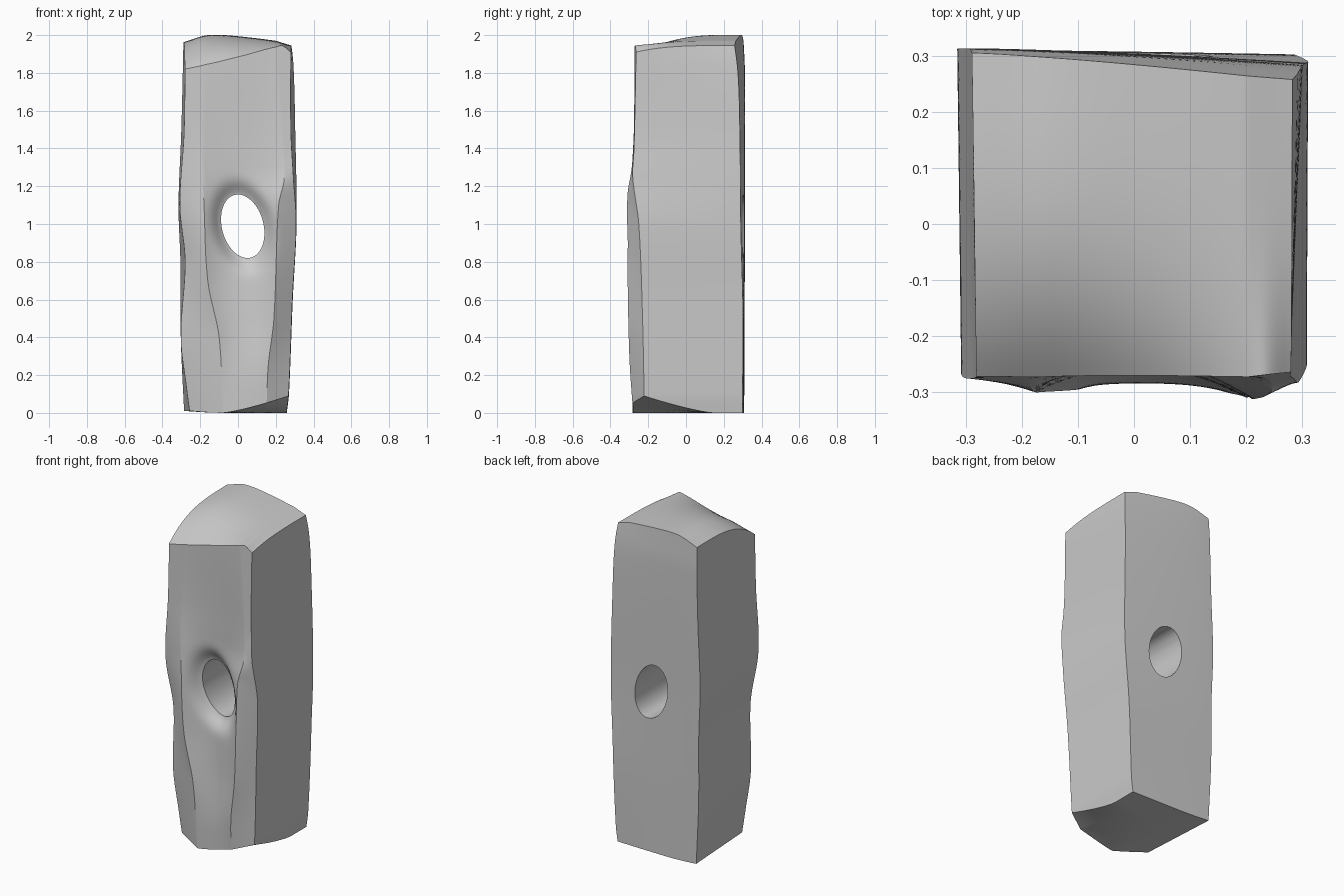
import bpy, bmesh, math

if "Cube" in bpy.data.objects:
    bpy.data.objects.remove(bpy.data.objects["Cube"])

NU, NV, NW = 48, 24, 110   # grid divisions across, deep, tall


def curve(*pts):
    """Smooth curve through (z, value) points."""
    n = len(pts)
    slope = []
    for i in range(n):
        a, b = pts[max(i - 1, 0)], pts[min(i + 1, n - 1)]
        slope.append((b[1] - a[1]) / (b[0] - a[0]))

    def f(z):
        z = min(max(z, pts[0][0]), pts[-1][0])
        i = 0
        while i < n - 2 and z > pts[i + 1][0]:
            i += 1
        (z0, a), (z1, b) = pts[i], pts[i + 1]
        h = z1 - z0
        t = (z - z0) / h
        return (a * (2*t**3 - 3*t*t + 1) + b * (3*t*t - 2*t**3)
                + h * (slope[i] * (t**3 - 2*t*t + t) + slope[i+1] * (t**3 - t*t)))
    return f


def mix(a, b, t):
    return a + (b - a) * t


# Side outlines: front and back edge of each side face
left_front = curve((0, -.255), (.15, -.275), (.4, -.303), (.8, -.28), (1.1, -.308), (1.5, -.285), (2, -.28))
left_back = curve((0, -.285), (.4, -.303), (.8, -.305), (1.1, -.315), (1.5, -.3), (2, -.288))
right_front = curve((0, .255), (.1, .268), (.6, .288), (1, .308), (1.25, .293), (1.5, .28), (2, .28))
right_back = curve((0, .258), (.1, .27), (.6, .29), (1, .31), (1.5, .303), (1.85, .293), (2, .275))

# Front relief: two ridges, the outer chamfers and the channel between them
ridge_l_x = curve((0, -.08), (.4, -.1), (.7, -.16), (1.1, -.18), (1.4, -.19), (2, -.16))
ridge_r_x = curve((0, .15), (.25, .16), (.5, .19), (1.1, .215), (1.25, .245), (2, .2))
edge_l_y = curve((0, -.18), (.4, -.2), (.8, -.23), (1.1, -.265), (1.3, -.275), (2, -.27))
edge_r_y = curve((0, -.22), (.5, -.23), (1, -.25), (1.25, -.282), (1.4, -.275), (2, -.262))
ridge_l_y = curve((0, -.282), (.4, -.295), (1, -.3), (1.2, -.292), (1.5, -.276), (2, -.272))
ridge_r_y = curve((0, -.28), (.3, -.3), (.8, -.31), (1.15, -.31), (1.3, -.287), (1.5, -.276), (2, -.272))
channel = curve((0, 0), (.2, .008), (.5, .035), (.9, .055), (1.15, .045), (1.4, .022), (1.7, .008), (2, 0))
back_right_y = curve((0, .298), (.5, .302), (1, .29), (1.5, .285), (1.8, .275), (2, .25))
back_left_y = curve((0, .308), (1, .312), (1.8, .312), (2, .303))

top_back = curve((-1, 1.962), (-.5, 2.0), (0, 1.992), (1, 1.945))
top_front = curve((-1, 1.82), (-.5, 1.845), (0, 1.89), (.65, 1.945), (1, 1.91))

# Hole: a leaning ellipse straight through from front to back
HX, HZ, HW, HH, LEAN = .025, .988, .112, .168, -.15


def hole_dist(x, z):
    dz = z - HZ
    return math.hypot((x - HX - LEAN * dz) / HW, dz / HH)


def shape(u, v, w):
    top = mix(top_back(u), top_front(u), ((1 - v) / 2) ** 3.5)
    cut = max(0, (u + .5) / 1.5) * max(0, (.4 - v) / 1.4)
    bottom = .09 * cut ** 1.3 + .03 * max(0, -u - .4) ** 2
    z = mix(bottom, top, w)
    d = (v + 1) / 2
    xl, xr = mix(left_front(z), left_back(z), d), mix(right_front(z), right_back(z), d)
    a, b = ridge_l_x(z), ridge_r_x(z)
    if u < -.5:
        t = (u + 1) * 2
        x, front = mix(xl, a, t), mix(edge_l_y(z), ridge_l_y(z), t)
    elif u > .5:
        t = (u - .5) * 2
        x, front = mix(b, xr, t), mix(ridge_r_y(z), edge_r_y(z), t)
    else:
        x = mix(a, b, u + .5)
        front = mix(ridge_l_y(z), ridge_r_y(z), u + .5) + channel(z) * (1 - 4 * u * u)
    # rounded funnel around the hole
    front += .05 * math.exp(-(max(0, hole_dist(x, z) - .95) / .38) ** 2)
    s = (x - xl) / (xr - xl)
    back = mix(back_left_y(z), back_right_y(z), s ** 1.5 if s > 0 else 0)
    return x, mix(front, back, d), z


# Block body: surface of a box grid, shaped point by point
bm = bmesh.new()
verts = {}
N = (NU, NV, NW)


def vert(key):
    if key not in verts:
        i, j, k = key
        verts[key] = bm.verts.new(shape(2 * i / NU - 1, 2 * j / NV - 1, k / NW))
    return verts[key]


for axis in range(3):
    p, q = (axis + 1) % 3, (axis + 2) % 3
    for side in (0, N[axis]):
        for i in range(N[p]):
            for j in range(N[q]):
                quad = []
                for di, dj in ((0, 0), (1, 0), (1, 1), (0, 1)):
                    key = [0, 0, 0]
                    key[axis], key[p], key[q] = side, i + di, j + dj
                    quad.append(vert(tuple(key)))
                bm.faces.new(quad if side else quad[::-1])
mesh = bpy.data.meshes.new("hammer_block")
bm.to_mesh(mesh)
bm.free()
block = bpy.data.objects.new("hammer_block", mesh)
bpy.context.collection.objects.link(block)

# Handle hole cutter
bpy.ops.mesh.primitive_cylinder_add(vertices=64, radius=1, depth=1.2, rotation=(math.pi / 2, 0, 0))
cutter = bpy.context.object
cutter.name = "hole_cutter"
cutter.hide_render = True
bpy.ops.object.transform_apply(rotation=True)
for v in cutter.data.vertices:
    dz = v.co.z * HH
    v.co.x = HX + v.co.x * HW + LEAN * dz
    v.co.z = HZ + dz

mod = block.modifiers.new("hole", 'BOOLEAN')
mod.operation, mod.solver, mod.object = 'DIFFERENCE', 'EXACT', cutter
bpy.ops.object.select_all(action='DESELECT')
bpy.context.view_layer.objects.active = block
block.select_set(True)
bpy.ops.object.modifier_apply(modifier=mod.name)
bpy.data.objects.remove(cutter)
bpy.ops.object.shade_smooth_by_angle(angle=math.radians(28))
